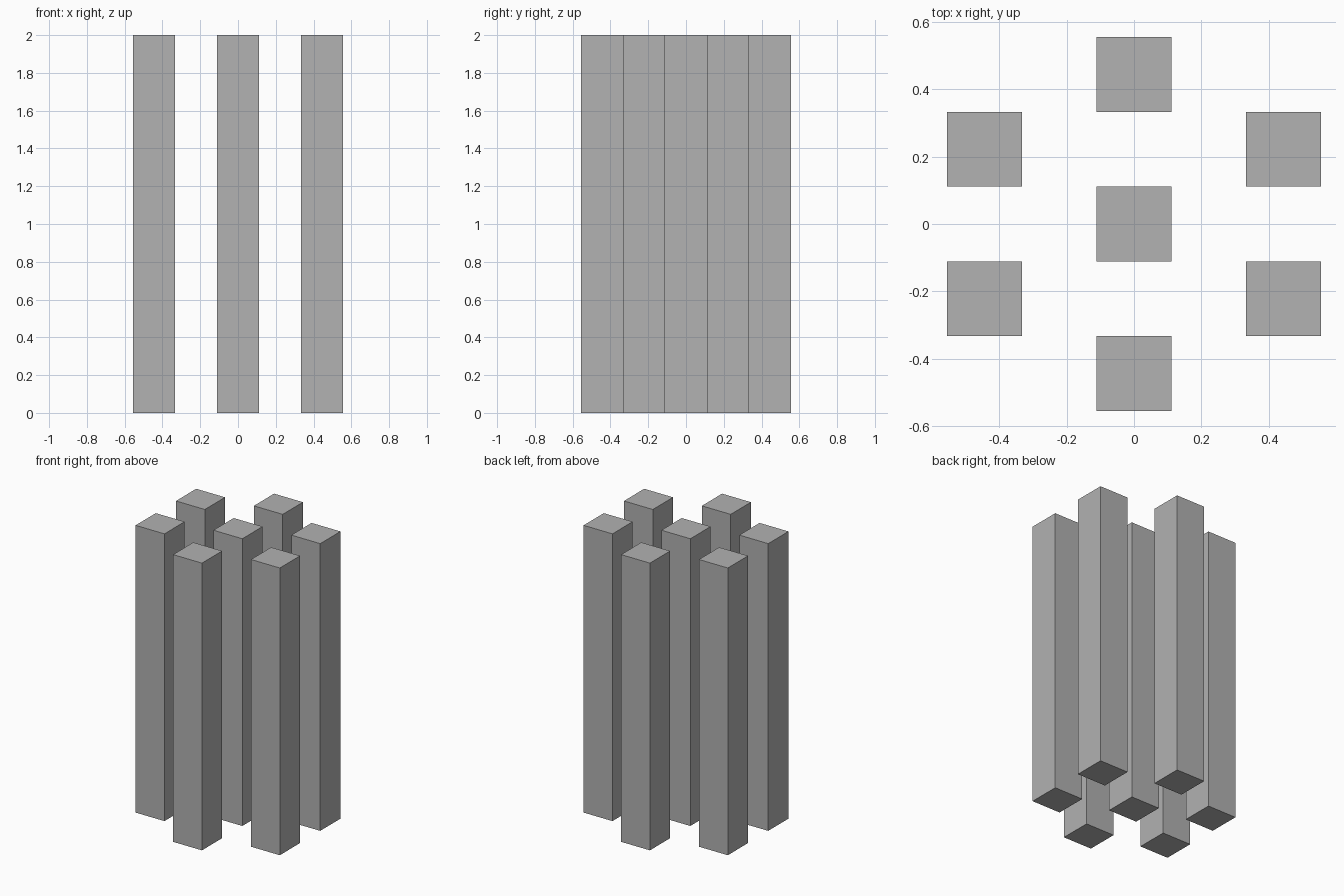
import bpy

# Remove the default cube
cube = bpy.data.objects.get("Cube")
if cube:
    bpy.data.objects.remove(cube, do_unlink=True)

WIDTH = 2 / 9      # side of each square column
HEIGHT = 2.0
STEP = WIDTH       # layout grid spacing

# Plain grey material
grey = bpy.data.materials.new("grey")
grey.use_nodes = True
colour = (0.445, 0.445, 0.445, 1)
grey.diffuse_color = colour
grey.node_tree.nodes["Principled BSDF"].inputs["Base Color"].default_value = colour


def add_column(name, column, row):
    """Square column standing on the ground at a layout grid cell."""
    bpy.ops.mesh.primitive_cube_add(size=1, location=(column * STEP, row * STEP, HEIGHT / 2))
    obj = bpy.context.object
    obj.name = name
    obj.scale = (WIDTH, WIDTH, HEIGHT)
    bpy.ops.object.transform_apply(location=False, rotation=False, scale=True)
    obj.data.materials.append(grey)


# Middle line of three columns
for name, row in (("front", -2), ("centre", 0), ("back", 2)):
    add_column(name + "_column", 0, row)

# Pairs of columns on either side
for side, column in (("right", -2), ("left", 2)):
    for end, row in (("front", -1), ("back", 1)):
        add_column(f"{end}_{side}_column", column, row)
